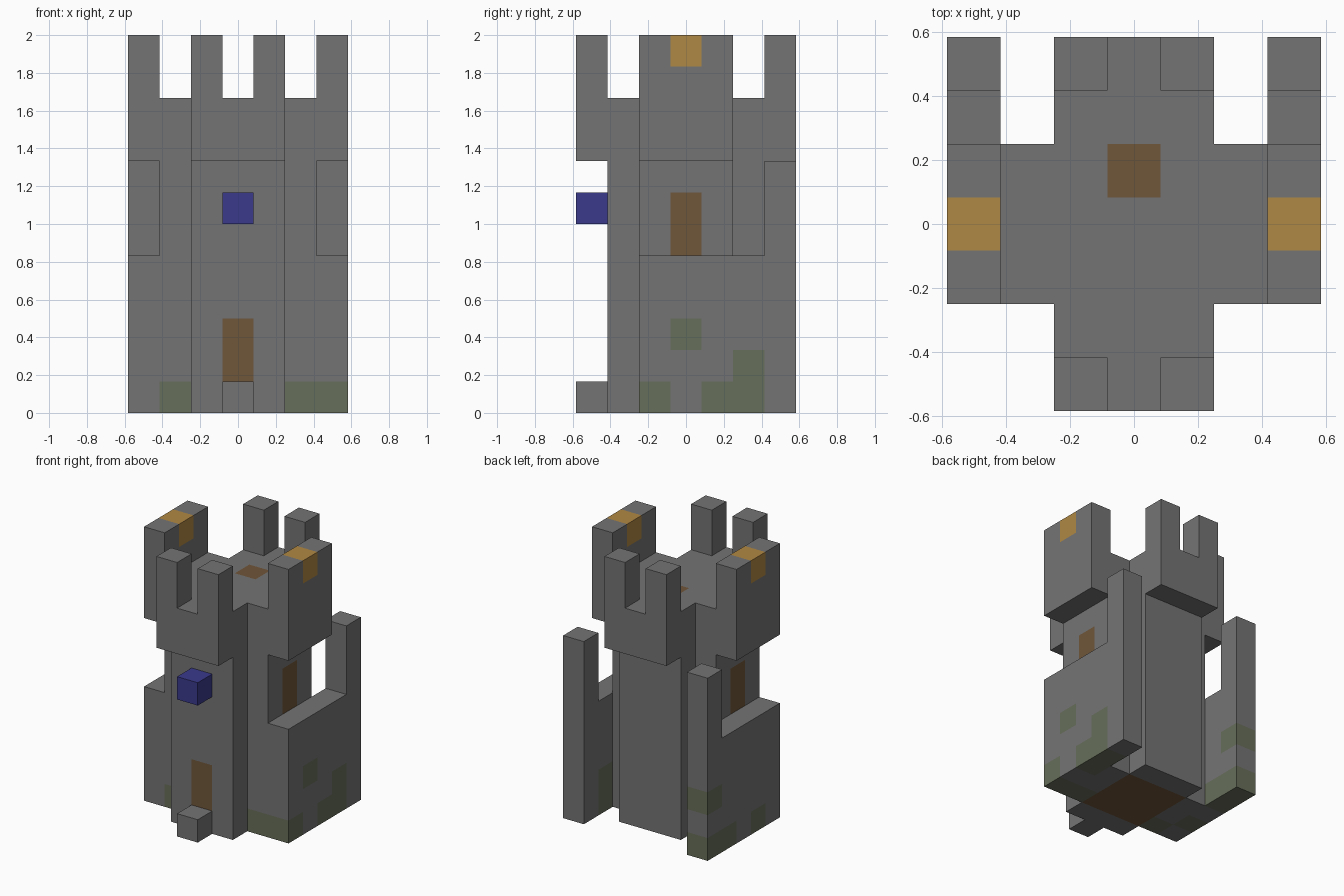
import bpy
import bmesh
from mathutils import Vector

cube = bpy.data.objects.get("Cube")
if cube:
    bpy.data.objects.remove(cube, do_unlink=True)

U = 1 / 6  # block size

COLOURS = {
    "stone grey": (0.175, 0.175, 0.175),
    "moss green": (0.136, 0.156, 0.102),
    "wood brown": (0.162, 0.093, 0.042),
    "torch orange": (0.434, 0.246, 0.058),
    "banner blue": (0.042, 0.042, 0.262),
}
materials = {}
for name, rgb in COLOURS.items():
    mat = bpy.data.materials.new(name)
    mat.use_nodes = True
    mat.diffuse_color = (*rgb, 1)
    mat.node_tree.nodes["Principled BSDF"].inputs["Base Color"].default_value = (*rgb, 1)
    materials[name] = mat


def cells(xs, ys, zs):
    """Block coordinates in a range; the range ends are included."""
    return {(x, y, z)
            for x in range(xs[0], xs[1] + 1)
            for y in range(ys[0], ys[1] + 1)
            for z in range(zs[0], zs[1] + 1)}


def build(name, blocks, base="stone grey", paint=None):
    """Outer skin of a set of blocks, coloured block by block."""
    paint = paint or {}
    names = [base] + [c for c in paint if c != base]
    bm = bmesh.new()
    for cell in sorted(blocks):
        index = next((names.index(c) for c, s in paint.items() if cell in s), 0)
        centre = (Vector(cell) + Vector((0, 0, 0.5))) * U
        for axis in range(3):
            for sign in (-1, 1):
                n = Vector((0, 0, 0))
                n[axis] = sign
                if tuple(int(c + d) for c, d in zip(cell, n)) in blocks:
                    continue
                a = Vector((0, 0, 0))
                a[(axis + 1) % 3] = 1
                b = n.cross(a)
                corners = [a + b, b - a, -a - b, a - b]
                face = bm.faces.new([bm.verts.new(centre + (n + c) * U / 2) for c in corners])
                face.material_index = index
    bmesh.ops.remove_doubles(bm, verts=bm.verts, dist=U / 100)
    # merge flat areas of one colour
    bmesh.ops.dissolve_limit(bm, angle_limit=0.01, verts=bm.verts, edges=bm.edges,
                             delimit={"MATERIAL"})
    mesh = bpy.data.meshes.new(name)
    bm.to_mesh(mesh)
    bm.free()
    for c in names:
        mesh.materials.append(materials[c])
    obj = bpy.data.objects.new(name, mesh)
    bpy.context.collection.objects.link(obj)
    return obj


def stepped_round(radius, z):
    """Square plan with its corners cut back in steps."""
    plan = set()
    for k in range(radius - 1):
        plan |= cells((k + 1 - radius, radius - 1 - k), (-1 - k, 1 + k), z)
    plan |= cells((-radius, radius), (-1, 1), z) | cells((-1, 1), (-radius, radius), z)
    return plan


# Tower shaft with front door, wall-walk doors and wooden base
doors = cells((0, 0), (-2, -2), (1, 2)) | cells((-2, -2), (0, 0), (5, 6)) | cells((2, 2), (0, 0), (5, 6))
wood_base = cells((-1, 1), (-1, 1), (0, 0))
build("tower_shaft", stepped_round(2, (0, 7)), paint={
    "wood brown": doors | wood_base,
    "moss green": {(-2, -1, 0), (2, -1, 0)},
})

# Side walls, each with a tall post at the back
wall_moss = {
    "left": {(3, -1, 0), (3, 0, 2), (3, 1, 0), (3, 2, 0), (3, 2, 1)},
    "right": {(-3, 0, 0), (-3, 2, 0), (-3, 3, 0), (-3, 3, 2)},
}
for side, x in (("left", 3), ("right", -3)):
    wall = cells((x, x), (-1, 3), (0, 4)) | cells((x, x), (3, 3), (5, 7))
    build(side + "_wall", wall, paint={"moss green": wall_moss[side]})

# Crown: solid deck, parapet with front and back gaps, hatch and torches
crown = stepped_round(3, (8, 11))
crown -= stepped_round(2, (10, 11))
crown -= cells((0, 0), (-3, 3), (10, 11))
crown |= cells((-3, 3), (0, 0), (10, 11)) - cells((-2, 2), (0, 0), (10, 11))
build("crown", crown, paint={
    "torch orange": {(-3, 0, 11), (3, 0, 11)},
    "wood brown": {(0, 1, 9)},
    "moss green": {(-2, 2, 10)},
})

# Door step and hanging block above the door
build("door_step", {(0, -3, 0)})
build("banner_block", {(0, -3, 6)}, base="banner blue")
